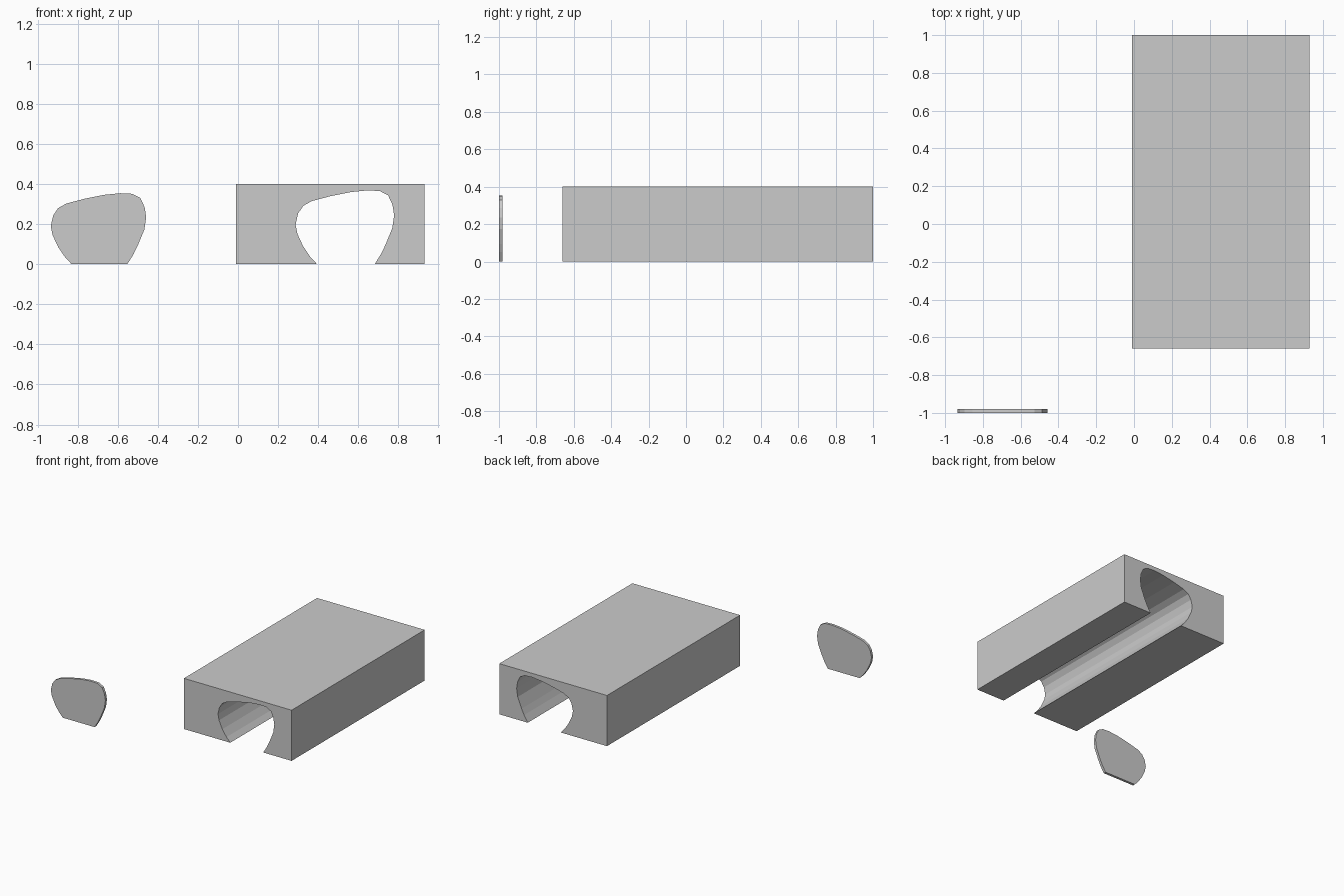
import bpy
import bmesh

if "Cube" in bpy.data.objects:
    bpy.data.objects.remove(bpy.data.objects["Cube"])

# Shared cross-section (x, z), anticlockwise from the lower left corner
SECTION = [(-0.83, 0), (-0.552, 0), (-0.521, 0.05), (-0.5, 0.093), (-0.467, 0.173),
           (-0.458, 0.235), (-0.466, 0.285), (-0.487, 0.33), (-0.527, 0.351),
           (-0.587, 0.354), (-0.667, 0.346), (-0.767, 0.326), (-0.855, 0.303),
           (-0.897, 0.28), (-0.922, 0.243), (-0.934, 0.19), (-0.925, 0.145),
           (-0.897, 0.085), (-0.862, 0.034)]


def extrude_profile(name, points, y0, y1):
    """Solid prism from an (x, z) outline, running from y0 to y1."""
    bm = bmesh.new()
    face = bm.faces.new([bm.verts.new((x, y0, z)) for x, z in points])
    result = bmesh.ops.extrude_face_region(bm, geom=[face], use_keep_orig=True)
    moved = [v for v in result["geom"] if isinstance(v, bmesh.types.BMVert)]
    bmesh.ops.translate(bm, verts=moved, vec=(0, y1 - y0, 0))
    bmesh.ops.recalc_face_normals(bm, faces=bm.faces)
    mesh = bpy.data.meshes.new(name)
    bm.to_mesh(mesh)
    bm.free()
    obj = bpy.data.objects.new(name, mesh)
    bpy.context.collection.objects.link(obj)
    return obj


# Thin end plate
extrude_profile("end_plate", SECTION, -1.0, -0.98)

# Block with a slightly larger channel, open at the bottom
channel = [(0.533 + (x + 0.696) * 1.033, z * 1.04) for x, z in SECTION]
walls = channel[1:] + channel[:1]
outline = [(-0.01, 0), (-0.01, 0.4), (0.93, 0.4), (0.93, 0)] + walls
extrude_profile("channel_block", outline, -0.66, 1.0)
